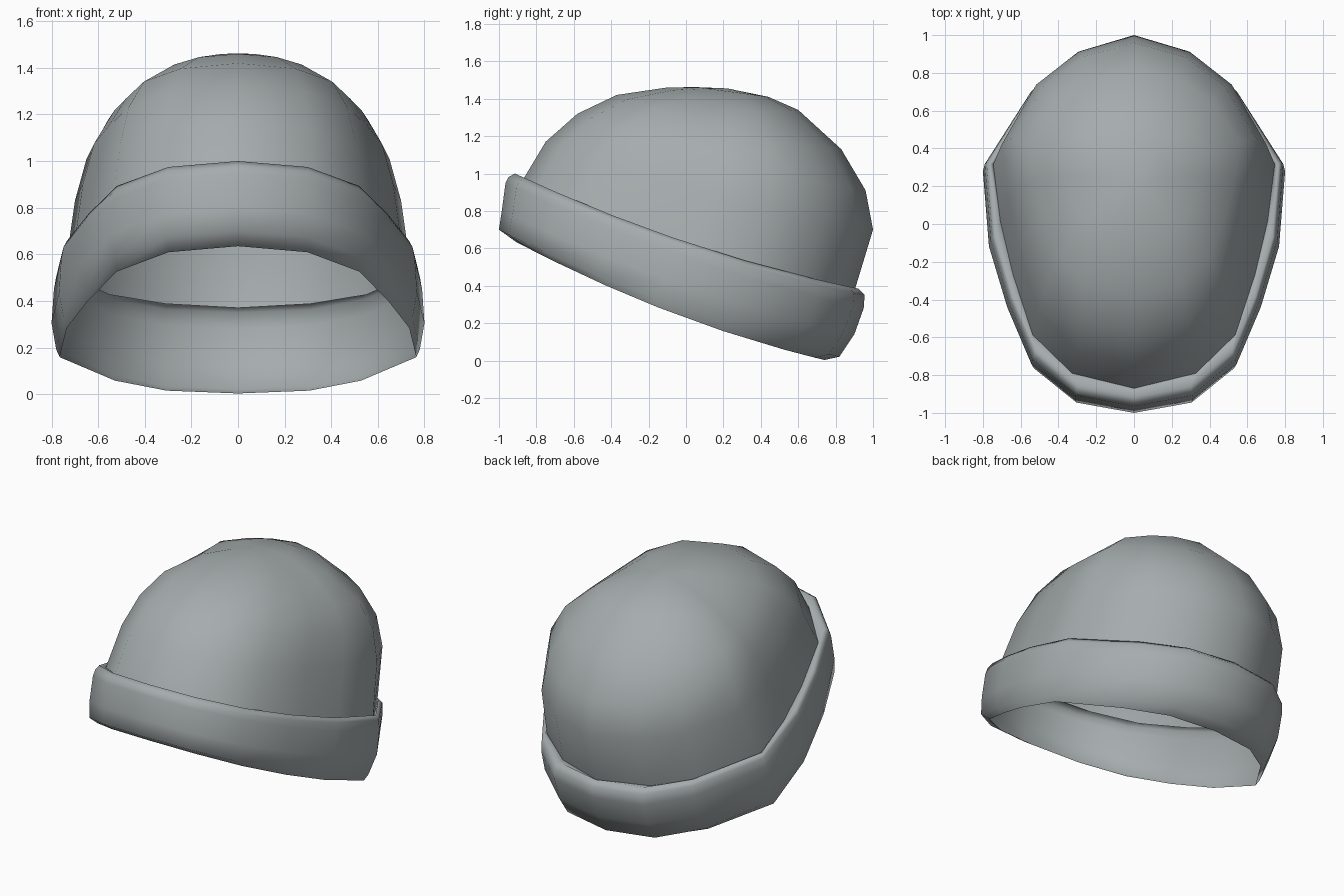
import bpy, bmesh

if "Cube" in bpy.data.objects:
    bpy.data.objects.remove(bpy.data.objects["Cube"])

# One wool colour
wool = bpy.data.materials.new("grey_wool")
wool.diffuse_color = (0.38, 0.415, 0.42, 1)
wool.use_nodes = True
wool.node_tree.nodes["Principled BSDF"].inputs["Base Color"].default_value = wool.diffuse_color

# Egg-shaped half outlines: (share of half width, share of way front to back)
CUFF = [(0, 0), (.39, .03), (.68, .13), (.84, .29), (.96, .46),
        (1, .67), (.69, .87), (.40, .97), (0, 1)]
CROWN = [(0, 0), (.44, .045), (.72, .16), (.86, .34), (.95, .50),
         (1, .67), (.74, .85), (.42, .95), (0, 1)]


def ring(shape, yf, zf, yb, zb, w, sag):
    """Tilted closed loop from a front point to a back point."""
    def point(u, v, side):
        z = zf + (zb - zf) * v - sag * 4 * v * (1 - v)
        return (side * u * w, yf + (yb - yf) * v, z)
    right = [point(u, v, 1) for u, v in shape]
    left = [point(u, v, -1) for u, v in shape[-2:0:-1]]
    return right + left


def loft(name, rings, apex=None):
    """Skin successive loops, optionally closing them at a point."""
    bm = bmesh.new()
    loops = [[bm.verts.new(p) for p in r] for r in rings]
    n = len(loops[0])
    for a, b in zip(loops, loops[1:]):
        for i in range(n):
            j = (i + 1) % n
            bm.faces.new((a[i], a[j], b[j], b[i]))
    if apex:
        top = bm.verts.new(apex)
        last = loops[-1]
        for i in range(n):
            bm.faces.new((last[i], last[(i + 1) % n], top))
    for f in bm.faces:
        f.smooth = True
    me = bpy.data.meshes.new(name)
    bm.to_mesh(me)
    bm.free()
    me.materials.append(wool)
    ob = bpy.data.objects.new(name, me)
    bpy.context.collection.objects.link(ob)
    return ob


seam = ring(CROWN, -.87, .97, .90, .37, .745, .065)

# Folded cuff: curled lower edge, outer band, rolled lip in to the seam
loft("folded_cuff", [
    ring(CUFF, -.91, .635, .74, .003, .765, .06),
    ring(CUFF, -1.0, .70, .82, .02, .78, .06),
    ring(CUFF, -.985, .80, .90, .14, .80, .06),
    ring(CUFF, -.965, .95, .95, .28, .79, .06),
    ring(CUFF, -.95, .98, .955, .35, .78, .06),
    ring(CUFF, -.915, 1.0, .92, .385, .765, .06),
    seam,
])

# Crown: tilted dome bulging over the back
loft("crown", [
    seam,
    ring(CROWN, -.75, 1.17, 1.0, .70, .70, .03),
    ring(CROWN, -.58, 1.32, .96, .91, .65, .04),
    ring(CROWN, -.37, 1.42, .83, 1.13, .56, .06),
    ring(CROWN, -.10, 1.46, .60, 1.34, .38, .05),
    ring(CROWN, .05, 1.462, .44, 1.41, .16, 0),
], apex=(0, .22, 1.455))
